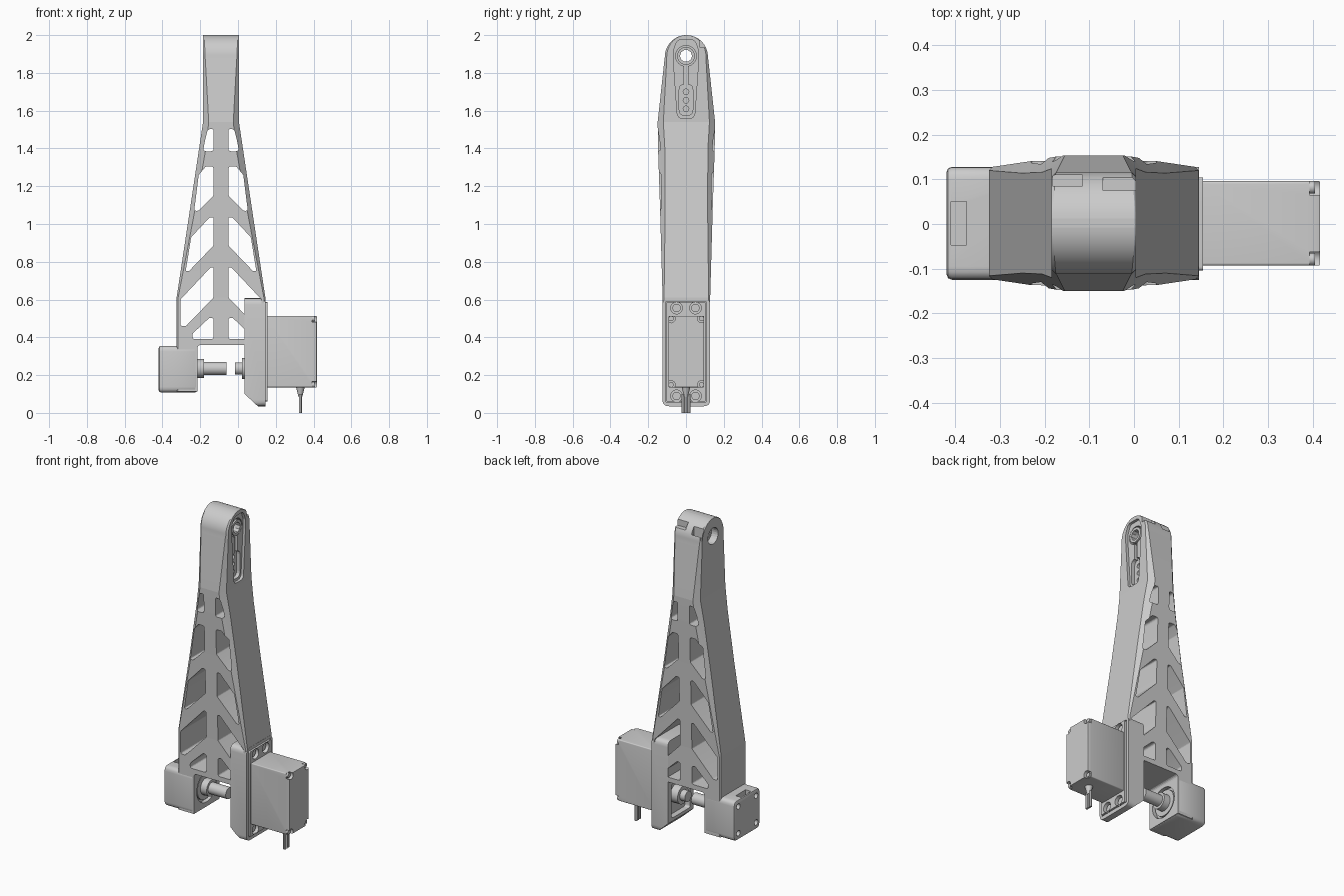
import bpy, bmesh, math
from mathutils import Vector

cube = bpy.data.objects.get("Cube")
if cube:
    bpy.data.objects.remove(cube, do_unlink=True)

GREY = (0.6, 0.6, 0.6, 1)
mat = bpy.data.materials.new("plain grey")
mat.use_nodes = True
mat.diffuse_color = GREY
mat.node_tree.nodes["Principled BSDF"].inputs["Base Color"].default_value = GREY

MID = -0.09      # centre line of the arm in x
AXLE = 0.235     # height of the lower pivot
PIVOT = 1.89     # height of the upper pivot


def finish(name, bm):
    bmesh.ops.recalc_face_normals(bm, faces=bm.faces)
    mesh = bpy.data.meshes.new(name)
    bm.to_mesh(mesh)
    bm.free()
    mesh.materials.append(mat)
    ob = bpy.data.objects.new(name, mesh)
    bpy.context.collection.objects.link(ob)
    return ob


def rounded(pts, radius, steps=4):
    """Round each corner of an outline, never using more than 0.45 of a side."""
    pts = [Vector(p) for p in pts]
    out = []
    for i, p in enumerate(pts):
        a, b = pts[i - 1] - p, pts[(i + 1) % len(pts)] - p
        reach = min(radius / math.tan(a.angle(b) / 2), 0.45 * a.length, 0.45 * b.length)
        start, end = p + a.normalized() * reach, p + b.normalized() * reach
        for k in range(steps + 1):
            t = k / steps
            out.append(start * (1 - t) ** 2 + p * 2 * t * (1 - t) + end * t * t)
    return out


def prism(name, pts, axis, a, b, radius=0.0, edge=0.0):
    """Extrude an outline along x or y, optionally rounding its corners and rims."""
    if radius:
        pts = rounded(pts, radius)
    bm = bmesh.new()
    place = (lambda p, d: (d, p[0], p[1])) if axis == "x" else (lambda p, d: (p[0], d, p[1]))
    ends = [[bm.verts.new(place(p, d)) for p in pts] for d in (a, b)]
    caps = [bm.faces.new(ring) for ring in ends]
    for i in range(len(pts)):
        bm.faces.new((ends[0][i - 1], ends[0][i], ends[1][i], ends[1][i - 1]))
    if edge:
        bmesh.ops.recalc_face_normals(bm, faces=bm.faces)
        rim = [e for f in caps for e in f.edges]
        bmesh.ops.bevel(bm, geom=rim, offset=edge, segments=2, profile=0.5, affect="EDGES")
    return finish(name, bm)


def box(name, x, y, z, radius=0.0, edge=0.0):
    pts = [(y[0], z[0]), (y[1], z[0]), (y[1], z[1]), (y[0], z[1])]
    return prism(name, pts, "x", x[0], x[1], radius, edge)


def rod(name, start, end, r1, r2=None, sides=24):
    start, end = Vector(start), Vector(end)
    bm = bmesh.new()
    bmesh.ops.create_cone(bm, cap_ends=True, segments=sides, radius1=r1,
                          radius2=r1 if r2 is None else r2, depth=(end - start).length)
    turn = Vector((0, 0, 1)).rotation_difference(end - start).to_matrix()
    bmesh.ops.rotate(bm, verts=bm.verts, cent=(0, 0, 0), matrix=turn)
    bmesh.ops.translate(bm, verts=bm.verts, vec=(start + end) / 2)
    return finish(name, bm)


def xrod(name, x0, x1, y, z, r, sides=24):
    return rod(name, (x0, y, z), (x1, y, z), r, sides=sides)


def height(mesh):
    zs = [v.co.z for v in mesh.vertices] or [0]
    return max(zs) - min(zs)


def cut(target, cutters):
    """Subtract each cutter, trying the next solver if one loses the part."""
    for c in cutters:
        before = target.data.copy()
        for solver in ("EXACT", "MANIFOLD", "FLOAT"):
            m = target.modifiers.new("cut", "BOOLEAN")
            m.operation, m.solver, m.object = "DIFFERENCE", solver, c
            bpy.context.view_layer.objects.active = target
            bpy.ops.object.modifier_apply(modifier=m.name)
            if height(target.data) > 0.9 * height(before):
                break
            target.data = before.copy()
        bpy.data.objects.remove(c, do_unlink=True)


# Arm: chamfered cross-sections (z, half width, half depth, chamfer) with a round top
sections = [(0.112, 0.235, 0.125, 0.006), (0.61, 0.235, 0.126, 0.008), (1.1, 0.161, 0.14, 0.028),
            (1.4, 0.116, 0.15, 0.036), (1.54, 0.095, 0.152, 0.03), (1.87, 0.095, 0.116, 0.012)]
for i in range(18):
    t = math.radians(i * 5)
    sections.append((1.885 + 0.115 * math.sin(t), 0.095, 0.114 * math.cos(t), 0.01 * math.cos(t)))
bm = bmesh.new()
rings = []
for z, w, d, c in sections:
    corner = [(w, d - c), (w - c, d), (c - w, d), (-w, d - c),
              (-w, c - d), (c - w, -d), (w - c, -d), (w, c - d)]
    rings.append([bm.verts.new((MID + x, y + 0.002, z)) for x, y in corner])
for low, high in zip(rings, rings[1:]):
    for i in range(8):
        j = (i + 1) % 8
        bm.faces.new((low[i], low[j], high[j], high[i]))
bm.faces.new(rings[0])
bm.faces.new(rings[-1])
arm = finish("arm", bm)

# Lattice windows: offsets from the centre line, mirrored
windows = [
    [(0.04, 1.505), (0.07, 1.5), (0.085, 1.44), (0.095, 1.385), (0.04, 1.385)],
    [(0.04, 1.305), (0.08, 1.305), (0.118, 1.26), (0.142, 1.07), (0.12, 1.07), (0.04, 1.15)],
    [(0.04, 1.035), (0.06, 1.035), (0.158, 0.93), (0.187, 0.75), (0.17, 0.75), (0.04, 0.885)],
    [(0.04, 0.77), (0.055, 0.77), (0.215, 0.6), (0.215, 0.46), (0.185, 0.46), (0.04, 0.61)],
    [(0.04, 0.5), (0.06, 0.505), (0.15, 0.42), (0.15, 0.39), (0.04, 0.39)],
]
cutters = []
for pts in windows:
    for s in (-1, 1):
        cutters.append(prism("window", [(MID + s * x, z) for x, z in pts], "y", -0.3, 0.3, 0.014))
# Fork opening between the legs, bearing pocket and seat for the servo flange
cutters += [prism("fork", [(-0.215, 0), (0.3, 0), (0.3, 0.36), (-0.215, 0.36)], "y", -0.3, 0.3, 0.02),
            xrod("bearing_pocket", -0.24, -0.1, 0, AXLE, 0.095, 32),
            box("flange_seat", (0.125, 0.3), (-0.107, 0.107), (0.058, 0.589))]
# Recess for the horn, its deeper pockets and the pivot bore
horn = [(-0.045, 1.56), (0.045, 1.56), (0.066, 1.86), (0.066, 1.92), (0.045, 1.975), (-0.045, 1.975),
        (-0.066, 1.92), (-0.066, 1.86)]
cutters += [prism("horn_recess", horn, "x", -0.012, 0.1, 0.03),
            box("horn_pocket", (-0.035, 0.1), (-0.036, 0.036), (1.575, 1.74), 0.03),
            box("horn_stem", (-0.034, 0.1), (-0.01, 0.01), (1.7, 1.87)),
            xrod("hub_pocket", -0.036, 0.1, 0, PIVOT, 0.055),
            xrod("pivot_bore", -0.4, 0.2, 0, PIVOT, 0.033),
            xrod("bearing_seat", -0.41, -0.14, 0, PIVOT, 0.05)]
cutters += [xrod("horn_hole", -0.06, 0.1, 0, z, 0.015, 12) for z in (1.61, 1.655, 1.7)]
# Notches at the back of the head
cutters += [box("notch", (-0.07, 0.1), (0.075, 0.2), (1.935, 2.1)),
            box("notch", (-0.183, -0.115), (0.085, 0.11), (1.9, 2.1))]
cut(arm, cutters)

# Hub ring inside the horn recess
hub = xrod("hub_ring", -0.037, -0.008, 0, PIVOT, 0.047)
cut(hub, [xrod("hub_bore", -0.1, 0.1, 0, PIVOT, 0.032, 10)])

# Right foot: bearing housing with corner screw holes and a top slot
foot = box("bearing_housing", (-0.42, -0.216), (-0.125, 0.128), (0.108, 0.355), 0.03, 0.012)
cutters = [xrod("screw_hole", -0.5, -0.395, y, z, 0.017, 16) for y in (-0.085, 0.088) for z in (0.15, 0.315)]
cutters += [box("slot", (-0.41, -0.375), (-0.047, 0.05), (0.32, 0.5)),
            xrod("bearing_pocket", -0.24, -0.1, 0, AXLE, 0.095, 32)]
cut(foot, cutters)
xrod("bearing", -0.25, -0.222, 0, AXLE, 0.08, 32)
xrod("shaft_collar", -0.25, -0.18, 0, AXLE, 0.05)
xrod("shaft", -0.25, -0.06, 0, AXLE, 0.035)

# Left leg: servo mount with rounded corners and a chamfered toe
mount = box("servo_mount", (0.035, 0.146), (-0.125, 0.128), (0.035, 0.607), 0.035)
cut(mount, [prism("toe", [(-0.01, 0.142), (-0.01, 0), (0.143, 0)], "y", -0.3, 0.3),
            box("inner_pocket", (0, 0.07), (-0.09, 0.09), (0.12, 0.33), 0.015),
            box("flange_seat", (0.125, 0.3), (-0.107, 0.107), (0.058, 0.589))])

# Servo: flange, screws, case, output disc and spline
flange = box("servo_flange", (0.115, 0.155), (-0.104, 0.104), (0.061, 0.586), 0.008)
holes = [(y, z) for y in (-0.05, 0.05) for z in (0.09, 0.555)]
cut(flange, [xrod("flange_hole", 0.128, 0.3, y, z, 0.031) for y, z in holes])
for y, z in holes:
    xrod("flange_screw", 0.12, 0.14, y, z, 0.022)
case = box("servo_case", (0.15, 0.417), (-0.093, 0.096), (0.135, 0.513), 0.006, 0.003)
spots = [(y, z) for y in (-0.079, 0.082) for z in (0.149, 0.499)]
cut(case, [xrod("case_notch", 0.393, 0.5, y, z, 0.022, 16) for y, z in spots])
for y, z in spots:
    xrod("case_screw", 0.385, 0.405, y, z, 0.014, 16)
xrod("output_disc", 0.02, 0.09, 0, AXLE, 0.055)
xrod("output_spline", -0.015, 0.03, 0, AXLE, 0.033, 16)

# Cable: strain relief and three wires
rod("strain_relief", (0.33, 0, 0.085), (0.33, 0, 0.14), 0.01, 0.024, 16)
for y in (-0.016, 0, 0.016):
    rod("cable_wire", (0.33, y, 0), (0.33, y, 0.1), 0.008, sides=12)

# Shading: crisp bends on the arm, smooth round parts elsewhere
for ob in list(bpy.context.collection.objects):
    if ob.type == "MESH" and mat.name in ob.data.materials:
        bpy.ops.object.select_all(action="DESELECT")
        ob.select_set(True)
        bpy.context.view_layer.objects.active = ob
        bpy.ops.object.shade_smooth_by_angle(angle=math.radians(7 if ob == arm else 30))
